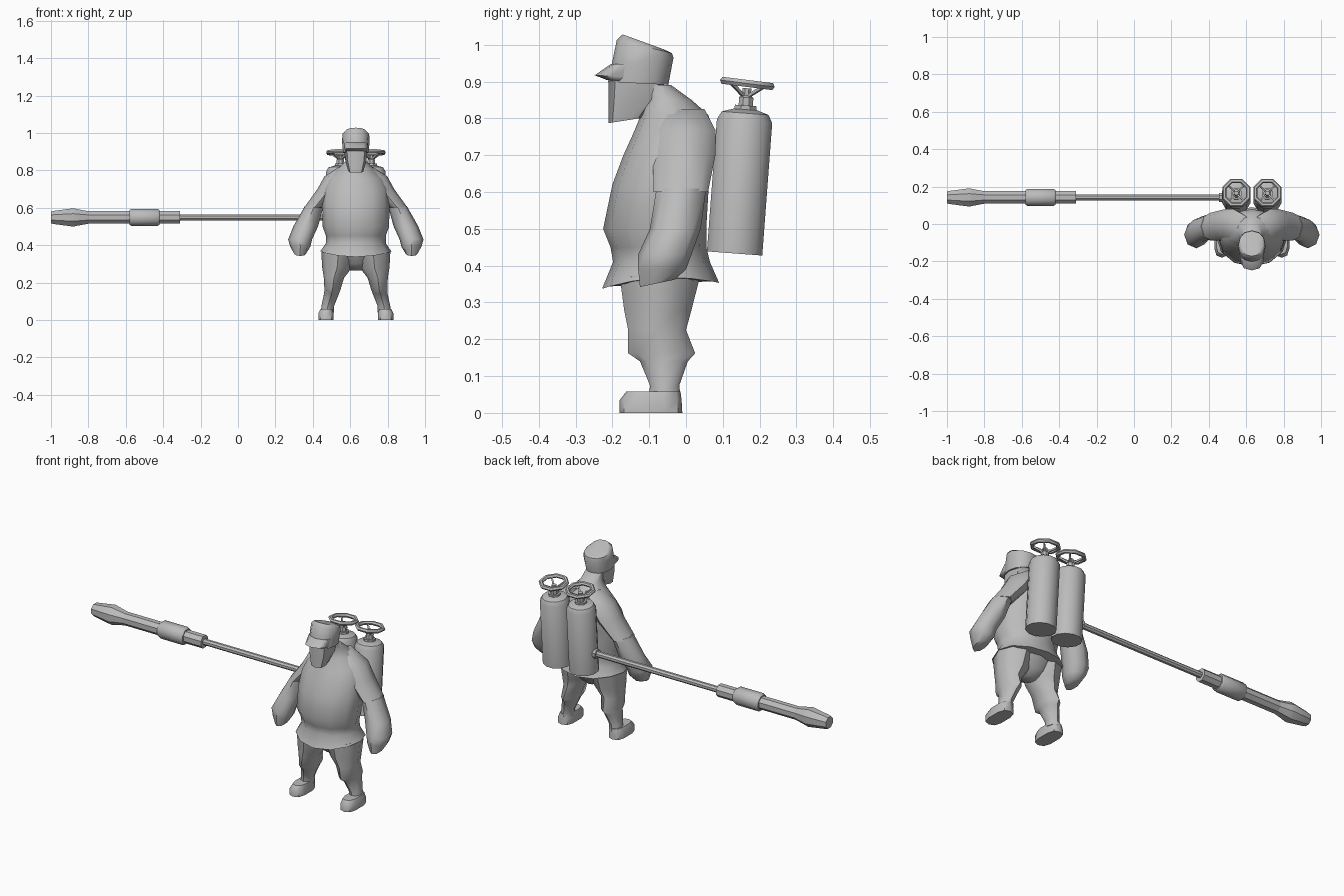
import bpy, bmesh, math
from mathutils import Matrix, Vector

BX = 0.63  # sideways centre of the figure

grey = bpy.data.materials.new("plain_grey")
grey.diffuse_color = (0.5, 0.5, 0.5, 1)


def finish(name, bm, angle):
    bmesh.ops.recalc_face_normals(bm, faces=bm.faces[:])
    me = bpy.data.meshes.new(name)
    bm.to_mesh(me)
    bm.free()
    ob = bpy.data.objects.new(name, me)
    bpy.context.collection.objects.link(ob)
    me.materials.append(grey)
    bpy.ops.object.select_all(action='DESELECT')
    ob.select_set(True)
    bpy.context.view_layer.objects.active = ob
    bpy.ops.object.shade_smooth_by_angle(angle=math.radians(angle))
    return ob


def skin(bm, rings, closed=False):
    n = len(rings[0])
    pairs = list(zip(rings, rings[1:]))
    if closed:
        pairs.append((rings[-1], rings[0]))
    for a, b in pairs:
        for i in range(n):
            j = (i + 1) % n
            bm.faces.new((a[i], a[j], b[j], b[i]))
    if not closed:
        bm.faces.new(rings[0])
        bm.faces.new(rings[-1])


def loft(name, rings, side=1, n=10, square=1.0, angle=50):
    """Rings: height, offset from centre, front y, back y, half width, [slope, drop]."""
    bm = bmesh.new()
    out = []
    for z, dx, yf, yb, rx, *extra in rings:
        slope, drop = (extra + [0, 0])[:2]
        ring = []
        for i in range(n):
            a = 2 * math.pi * i / n + math.pi / 2
            c, s = math.cos(a), math.sin(a)
            c = math.copysign(abs(c) ** square, c)
            s = math.copysign(abs(s) ** square, s)
            ring.append(bm.verts.new((BX + side * (dx + rx * c),
                                      (yf + yb) / 2 + (yb - yf) / 2 * s,
                                      z + slope * s - drop * s * s)))
        out.append(ring)
    skin(bm, out)
    return finish(name, bm, angle)


def lathe(name, profile, matrix, n=8, closed=False, turn=0.5, angle=40):
    """Turn (radius, height) points around the local z axis."""
    bm = bmesh.new()
    rings = []
    for r, h in profile:
        ang = [2 * math.pi * (i + turn) / n for i in range(n)]
        rings.append([bm.verts.new(matrix @ Vector((r * math.cos(a), r * math.sin(a), h)))
                      for a in ang])
    skin(bm, rings, closed)
    return finish(name, bm, angle)


# Coat body with flared hem
loft("coat", [
    (0.367, 0, -0.228, 0.09, 0.19, 0.008, 0.022),
    (0.41, 0, -0.198, 0.065, 0.16),
    (0.45, 0, -0.205, 0.055, 0.16),
    (0.50, 0, -0.225, 0.055, 0.178),
    (0.62, 0, -0.20, 0.062, 0.18),
    (0.70, 0, -0.17, 0.075, 0.175),
    (0.755, 0, -0.145, 0.08, 0.15),
    (0.81, 0, -0.122, 0.06, 0.095),
    (0.85, 0, -0.12, 0.015, 0.055),
    (0.89, 0, -0.12, -0.04, 0.05)], n=12)

# Face and beard
loft("face", [
    (0.794, 0, -0.21, -0.12, 0.04, 0.007),
    (0.85, 0, -0.21, -0.08, 0.056),
    (0.91, 0, -0.21, -0.05, 0.062)], square=0.75, n=8)

# Cap and its bill
loft("cap", [
    (0.895, 0, -0.212, -0.048, 0.068, -0.004),
    (0.955, 0, -0.202, -0.034, 0.074, 0.010),
    (0.995, 0, -0.188, -0.038, 0.071, -0.018),
    (1.008, 0, -0.172, -0.062, 0.055, -0.020)], n=12, square=0.9)
loft("cap_bill", [
    (0.90, 0, -0.215, -0.11, 0.056, -0.004),
    (0.913, 0, -0.248, -0.10, 0.064, -0.004),
    (0.948, 0, -0.203, -0.10, 0.066, 0.0)], n=10, square=0.8)

# Pelvis between the legs
loft("pelvis", [
    (0.265, 0, -0.10, -0.03, 0.03),
    (0.30, 0, -0.145, 0.005, 0.11),
    (0.38, 0, -0.18, 0.04, 0.175)])

for side, word in ((-1, "right"), (1, "left")):
    # Shoulder and sleeve
    loft(word + "_sleeve", [
        (0.825, 0.045, -0.06, 0.05, 0.035),
        (0.768, 0.10, -0.085, 0.08, 0.068),
        (0.70, 0.14, -0.09, 0.08, 0.065),
        (0.60, 0.222, -0.088, 0.06, 0.055)], side, 8)
    # Forearm and fist
    loft(word + "_forearm", [
        (0.61, 0.222, -0.08, 0.055, 0.05),
        (0.50, 0.268, -0.098, 0.04, 0.066),
        (0.43, 0.298, -0.13, 0.015, 0.064),
        (0.39, 0.297, -0.13, 0.0, 0.053),
        (0.352, 0.298, -0.125, -0.03, 0.03, 0.01)][::-1], side, 8)
    # Baggy trouser leg, gathered above the ankle
    loft(word + "_leg", [
        (0.04, 0.152, -0.10, -0.015, 0.035),
        (0.075, 0.15, -0.098, -0.018, 0.034),
        (0.14, 0.13, -0.125, 0.005, 0.04),
        (0.162, 0.125, -0.157, 0.025, 0.043),
        (0.225, 0.117, -0.157, 0.0, 0.054),
        (0.28, 0.10, -0.168, 0.015, 0.08),
        (0.37, 0.092, -0.18, 0.038, 0.093)], side, 8)
    # Boot
    loft(word + "_boot", [
        (0.0, 0.16, -0.18, -0.01, 0.042),
        (0.035, 0.16, -0.18, -0.012, 0.042),
        (0.058, 0.157, -0.162, -0.015, 0.034)], side, 10, 0.7)

    # Tank leaning back, with its neck
    base = (Matrix.Translation((BX + side * 0.083, 0.132, 0.433))
            @ Matrix.Rotation(-0.075, 4, 'X'))
    lathe(word + "_tank", [
        (0.078, 0), (0.078, 0.36), (0.066, 0.382), (0.034, 0.392)], base, 12)
    lathe(word + "_tank_neck", [
        (0.032, 0.375), (0.032, 0.403), (0.021, 0.403), (0.021, 0.425),
        (0.013, 0.43), (0.013, 0.45)], base)
    # Valve wheel with four rising spokes
    wheel = base @ Matrix.Translation((0, 0, 0.463)) @ Matrix.Rotation(-0.05, 4, 'X')
    rim = [(0.069 + 0.012 * math.cos(k * math.pi / 3), 0.011 * math.sin(k * math.pi / 3))
           for k in range(6)]
    lathe(word + "_valve_wheel", rim, wheel, closed=True)
    for k in range(4):
        spoke = (wheel @ Matrix.Rotation(k * math.pi / 2 + math.pi / 4, 4, 'Z')
                 @ Matrix.Translation((0.006, 0, -0.036)) @ Matrix.Rotation(1.05, 4, 'Y'))
        lathe(word + "_valve_spoke_%d" % (k + 1), [(0.006, 0), (0.006, 0.068)], spoke, 4)

# Long lance pointing to the side, in one line
line = Matrix.Translation((0, 0.142, 0.548)) @ Matrix.Rotation(math.pi / 2, 4, 'Y')
lathe("lance_rod", [(0.017, -0.35), (0.017, 0.50)], line, 8)
lathe("lance_socket", [(0.026, 0.455), (0.026, 0.485), (0.018, 0.50)], line, 8)
lathe("lance_collar", [(0.036, -0.44), (0.036, -0.31)], line, 8)
lathe("lance_grip", [(0.042, -0.58), (0.049, -0.57), (0.049, -0.43), (0.042, -0.42)], line, 8)
lathe("lance_barrel", [(0.036, -0.80), (0.036, -0.57)], line, 8)
lathe("lance_nozzle", [
    (0.034, -1.0), (0.038, -0.985), (0.053, -0.88), (0.048, -0.86), (0.034, -0.79)], line, 8)
